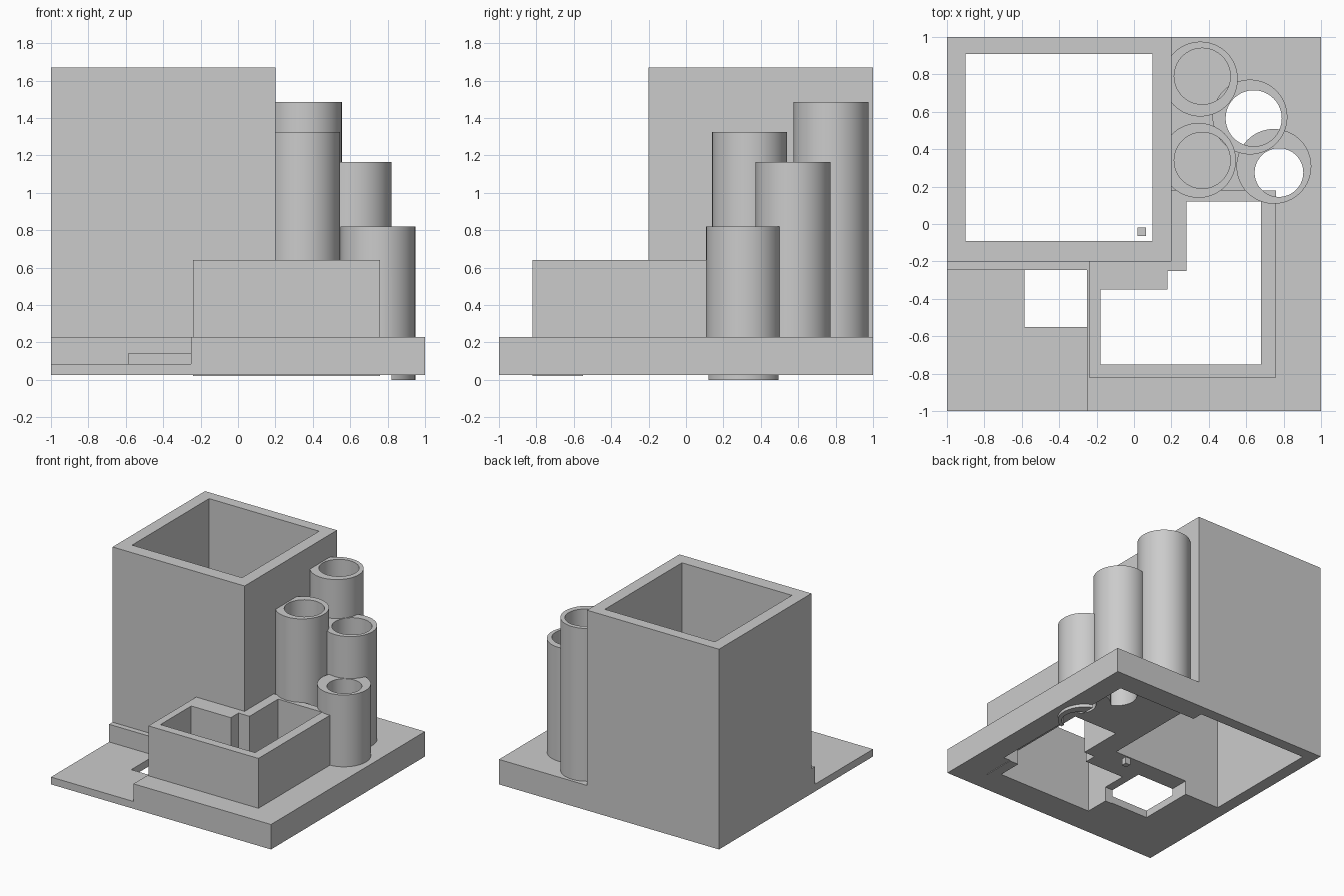
import bpy, bmesh, math

cube = bpy.data.objects.get("Cube")
if cube:
    bpy.data.objects.remove(cube, do_unlink=True)

grey = bpy.data.materials.new("plain grey")
grey.use_nodes = True
COLOUR = (0.6, 0.6, 0.6, 1)
grey.diffuse_color = COLOUR
grey.node_tree.nodes["Principled BSDF"].inputs["Base Color"].default_value = COLOUR


def prism(name, outline, z0, z1):
    """Solid with a flat outline between two heights."""
    bm = bmesh.new()
    face = bm.faces.new([bm.verts.new((x, y, z0)) for x, y in outline])
    top = bmesh.ops.extrude_face_region(bm, geom=[face])["geom"]
    verts = [v for v in top if isinstance(v, bmesh.types.BMVert)]
    bmesh.ops.translate(bm, verts=verts, vec=(0, 0, z1 - z0))
    bmesh.ops.recalc_face_normals(bm, faces=bm.faces)
    mesh = bpy.data.meshes.new(name)
    bm.to_mesh(mesh)
    bm.free()
    mesh.materials.append(grey)
    ob = bpy.data.objects.new(name, mesh)
    bpy.context.collection.objects.link(ob)
    return ob


def rect(x0, x1, y0, y1):
    return [(x0, y0), (x1, y0), (x1, y1), (x0, y1)]


def circle(x, y, r, n=64):
    return [(x + r * math.cos(2 * math.pi * i / n), y + r * math.sin(2 * math.pi * i / n))
            for i in range(n)]


def carve(ob, *cuts):
    """Subtract prisms given as (outline, bottom, top)."""
    cutters = []
    for cut in cuts:
        cutter = prism("cutter", *cut)
        cutter.hide_render = True
        mod = ob.modifiers.new("carve", "BOOLEAN")
        mod.operation, mod.solver, mod.object = "DIFFERENCE", "EXACT", cutter
        cutters.append(cutter)
    bpy.context.view_layer.update()
    graph = bpy.context.evaluated_depsgraph_get()
    mesh = bpy.data.meshes.new_from_object(ob.evaluated_get(graph))
    ob.modifiers.clear()
    ob.data = mesh
    for cutter in cutters:
        bpy.data.objects.remove(cutter, do_unlink=True)
    return ob


# Heights shared by the parts
BOTTOM, DECK, CEILING = 0.025, 0.23, 0.14

# Openings shared by the parts
tall_bore = (rect(-0.9, 0.1, -0.09, 0.91), -1, 3)
pocket = ([(-0.18, -0.75), (0.68, -0.75), (0.68, 0.12), (0.28, 0.12),
           (0.28, -0.25), (0.18, -0.25), (0.18, -0.35), (-0.18, -0.35)], -1, 3)
reservoir = (rect(-0.585, 0.82, -0.55, 0.82), -1, CEILING)

# Pipes: outer centre, bore centre, bore radius, bottom, top, bore floor
pipes = {
    "tallest_pipe": ((0.355, 0.775), (0.365, 0.79), 0.15, DECK - 0.02, 1.485, DECK),
    "second_pipe": ((0.345, 0.34), (0.365, 0.34), 0.15, DECK - 0.02, 1.325, DECK),
    "third_pipe": ((0.62, 0.572), (0.64, 0.565), 0.15, CEILING, 1.165, -1),
    "shortest_pipe": ((0.748, 0.308), (0.775, 0.275), 0.13, 0, 0.82, -1),
}
through_bores = []
for name, (outer, inner, r, z0, z1, floor) in pipes.items():
    bore = (circle(*inner, r), floor, 3)
    pipe = carve(prism(name, circle(*outer, 0.2), z0, z1), bore, reservoir)
    if floor < 0:
        through_bores.append(bore)
    bpy.ops.object.select_all(action="DESELECT")
    pipe.select_set(True)
    bpy.context.view_layer.objects.active = pipe
    bpy.ops.object.shade_smooth_by_angle(angle=math.radians(30))

# Base slab with a lowered front corner and a hollow underneath
carve(prism("base", rect(-1, 1, -1, 1), BOTTOM, DECK),
      (rect(-2, -0.25, -2, -0.245), 0.085, 1),
      tall_bore, pocket, reservoir, *through_bores)

# Tall square planter
carve(prism("tall_planter", rect(-1, 0.2, -0.2, 1), DECK, 1.67), tall_bore)

# Low planter wrapped around the corner of the tall one
low_outline = [(-0.24, -0.82), (0.76, -0.82), (0.76, 0.18),
               (0.2, 0.18), (0.2, -0.2), (-0.24, -0.2)]
carve(prism("low_planter", low_outline, 0.02, 0.64), pocket, reservoir)

# Small peg in the corner of the tall planter
prism("corner_peg", rect(0.02, 0.065, -0.065, -0.02), BOTTOM, 0.08)
